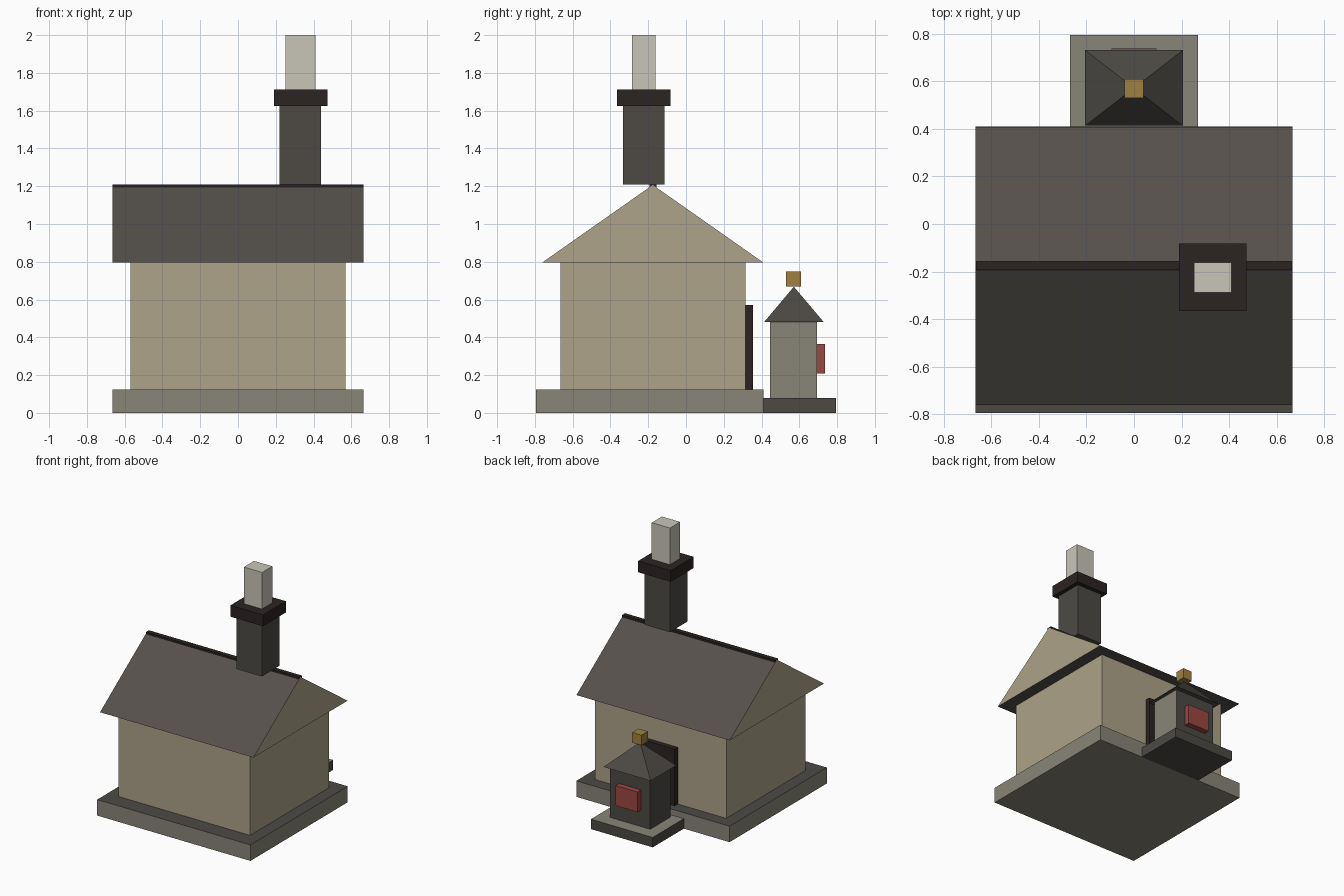
import bpy
import bmesh

if "Cube" in bpy.data.objects:
    bpy.data.objects.remove(bpy.data.objects["Cube"], do_unlink=True)


def material(name, hex_code):
    """Flat colour material from an sRGB hex code."""
    rgb = [int(hex_code[i:i + 2], 16) / 255 for i in (0, 2, 4)]
    linear = [c / 12.92 if c < 0.04045 else ((c + 0.055) / 1.055) ** 2.4 for c in rgb]
    mat = bpy.data.materials.new(name)
    mat.use_nodes = True
    mat.diffuse_color = (*linear, 1)
    mat.node_tree.nodes["Principled BSDF"].inputs["Base Color"].default_value = (*linear, 1)
    return mat


plaster = material("plaster", "AEA38A")
slate = material("roof_slate", "55504B")
light_stone = material("light_stone", "888577")
dark_stone = material("dark_stone", "4D4A45")
dark_wood = material("dark_wood", "2B2322")
pale_clay = material("pale_clay", "C9C5B8")
red = material("red_plaque", "9C4740")
gold = material("gold", "A08040")


def build(name, bm, mats, rule=None):
    """Turn a bmesh into an object; the rule picks a material from a face normal."""
    bmesh.ops.recalc_face_normals(bm, faces=bm.faces)
    bm.normal_update()
    if rule:
        for face in bm.faces:
            face.material_index = int(rule(face.normal))
    mesh = bpy.data.meshes.new(name)
    bm.to_mesh(mesh)
    bm.free()
    for mat in mats:
        mesh.materials.append(mat)
    obj = bpy.data.objects.new(name, mesh)
    bpy.context.collection.objects.link(obj)
    return obj


def box(name, xs, ys, zs, *mats, rule=None):
    bm = bmesh.new()
    bmesh.ops.create_cube(bm, size=1)
    for v in bm.verts:
        for i, (low, high) in enumerate((xs, ys, zs)):
            v.co[i] = low if v.co[i] < 0 else high
    return build(name, bm, mats, rule)


# House: plinth with dark paving on top, walls, door
box("plinth", (-.665, .665), (-.795, .41), (0, .125), light_stone, dark_stone,
    rule=lambda n: n.z > .5)
box("house_walls", (-.57, .57), (-.665, .315), (.125, .797), plaster)
box("back_door", (-.15, .15), (.314, .354), (.125, .57), dark_wood)

# Gabled roof: slate slopes and underside, plaster gable ends
bm = bmesh.new()
profile = [bm.verts.new((-.665, y, z)) for y, z in ((-.76, .797), (.408, .797), (-.176, 1.207))]
end = bm.faces.new(profile)
extruded = bmesh.ops.extrude_face_region(bm, geom=[end], use_keep_orig=True)["geom"]
bmesh.ops.translate(bm, vec=(1.33, 0, 0),
                    verts=[g for g in extruded if isinstance(g, bmesh.types.BMVert)])
build("roof", bm, [slate, plaster], lambda n: abs(n.x) > .9)
box("roof_ridge", (-.664, .664), (-.193, -.157), (1.19, 1.21), dark_wood)

# Chimney resting on the ridge
box("chimney_stack", (.22, .44), (-.334, -.114), (1.21, 1.625), dark_stone)
box("chimney_collar", (.19, .473), (-.366, -.082), (1.625, 1.713), dark_wood)
box("chimney_flue", (.252, .41), (-.287, -.161), (1.713, 2), pale_clay)

# Small shrine behind the house
box("shrine_base", (-.268, .268), (.41, .795), (0, .078), dark_stone, light_stone,
    rule=lambda n: n.z > .5)
box("shrine_body", (-.175, .175), (.444, .693), (.078, .48), dark_stone, light_stone,
    rule=lambda n: n.x > .5)
box("shrine_plaque", (-.095, .095), (.693, .737), (.208, .365), red)

# Pyramid roof and finial
bm = bmesh.new()
corners = [bm.verts.new((x, y, .48)) for x, y in
           ((-.205, .413), (.205, .413), (.205, .73), (-.205, .73))]
peak = bm.verts.new((0, .571, .668))
bm.faces.new(corners)
for i in range(4):
    bm.faces.new((corners[i], corners[(i + 1) % 4], peak))
build("shrine_roof", bm, [dark_stone])
box("shrine_finial", (-.04, .04), (.53, .61), (.668, .748), gold)
